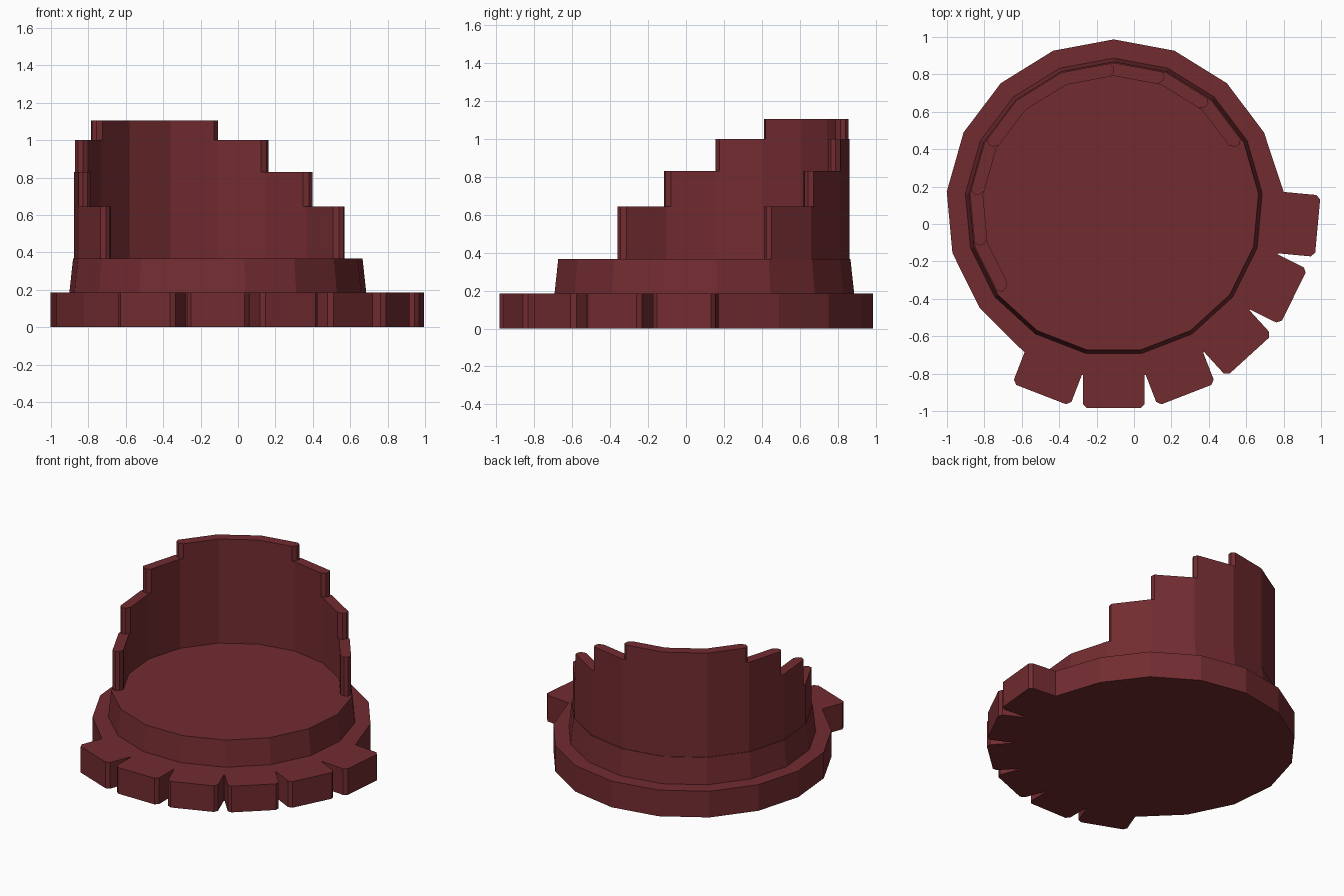
import bpy
import bmesh
from math import cos, sin, radians
from mathutils import Vector

if "Cube" in bpy.data.objects:
    bpy.data.objects.remove(bpy.data.objects["Cube"])

SIDES = 17
STEP = 360 / SIDES
CENTRE = Vector((-0.108, 0.09))

red = bpy.data.materials.new("dark_red")
red.diffuse_color = (0.17, 0.025, 0.03, 1)
red.use_nodes = True
red.node_tree.nodes["Principled BSDF"].inputs["Base Color"].default_value = red.diffuse_color


def corner(k, r):
    a = radians(90 + k * STEP)
    return CENTRE + Vector((cos(a), sin(a))) * r


def prism(name, lower, upper, z0, z1, bottom=False):
    """Join two matching outlines into a capped, flat shaded solid."""
    bm = bmesh.new()
    lo = [bm.verts.new((p.x, p.y, z0)) for p in lower]
    hi = [bm.verts.new((p.x, p.y, z1)) for p in upper]
    n = len(lo)
    for i in range(n):
        j = (i + 1) % n
        bm.faces.new((lo[i], lo[j], hi[j], hi[i]))
    bm.faces.new(hi)
    if bottom:
        bm.faces.new(lo[::-1])
    mesh = bpy.data.meshes.new(name)
    bm.to_mesh(mesh)
    bm.free()
    mesh.materials.append(red)
    obj = bpy.data.objects.new(name, mesh)
    bpy.context.collection.objects.link(obj)
    return obj


# Base disc outline: six consecutive sides are pulled out into teeth
outline = []
for k in range(SIDES):
    a, b = corner(k, 0.897), corner(k + 1, 0.897)
    if 7 <= k <= 12:
        mid = radians(90 + (k + 0.5) * STEP)
        out = Vector((cos(mid), sin(mid)))
        along = (b - a).normalized()
        reach = 0.213 if k == 12 else 0.193
        c = 0.022
        outline += [a + out * 0.015,
                    a + out * (reach - c), a + out * reach + along * c,
                    b + out * reach - along * c, b + out * (reach - c),
                    b + out * 0.015]
    elif k != 13:
        outline.append(a)
prism("toothed_base", outline, outline, 0, 0.185, bottom=True)

# Tapered collar with the flat floor on top
prism("collar", [corner(k, 0.797) for k in range(SIDES)],
      [corner(k, 0.777) for k in range(SIDES)], 0.185, 0.368)


def wall_outline(first, last, r_out=0.772, r_in=0.702, c=0.022):
    """Curved wall strip in plan, with chamfered ends."""
    outer = [corner(k, r_out) for k in range(first, last + 1)]
    inner = [corner(k, r_in) for k in range(last, first - 1, -1)]

    def toward(p, q):
        return p + (q - p).normalized() * c

    pts = outer + inner
    ends = {0, len(outer) - 1, len(outer), len(pts) - 1}
    result = []
    for i, p in enumerate(pts):
        if i in ends:
            result += [toward(p, pts[i - 1]), toward(p, pts[(i + 1) % len(pts)])]
        else:
            result.append(p)
    return result


# Stepped back wall: each tier is one side shorter at both ends
heights = [0.368, 0.645, 0.83, 1.0, 1.105]
for i in range(4):
    plan = wall_outline(i - 3, 6 - i)
    prism(f"wall_tier_{i + 1}", plan, plan, heights[i], heights[i + 1])
